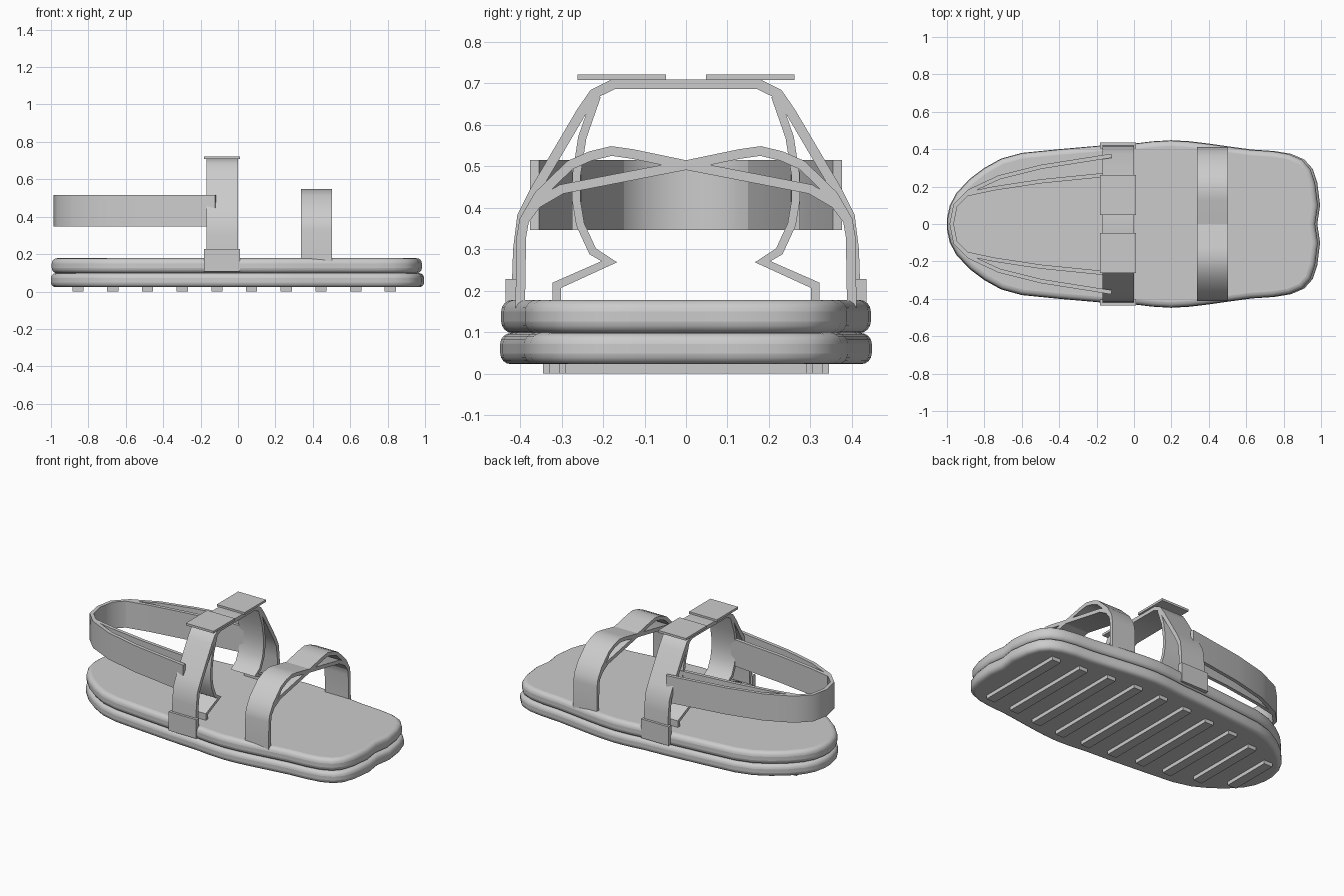
import bpy, bmesh, math

if "Cube" in bpy.data.objects:
    bpy.data.objects.remove(bpy.data.objects["Cube"])

grey = bpy.data.materials.new("light grey")
grey.diffuse_color = (0.6, 0.6, 0.6, 1)
grey.use_nodes = True
grey.node_tree.nodes["Principled BSDF"].inputs["Base Color"].default_value = grey.diffuse_color


def prism(name, ring, lo, hi, axis, bevel=0.0, smooth=35):
    """Extrude a closed 2D ring along x or z."""
    bm = bmesh.new()
    place = (lambda u, v, w: (w, u, v)) if axis == 'x' else (lambda u, v, w: (u, v, w))
    a = [bm.verts.new(place(u, v, lo)) for u, v in ring]
    b = [bm.verts.new(place(u, v, hi)) for u, v in ring]
    bm.faces.new(a)
    bm.faces.new(b)
    n = len(ring)
    for i in range(n):
        j = (i + 1) % n
        bm.faces.new((a[i], a[j], b[j], b[i]))
    bmesh.ops.recalc_face_normals(bm, faces=bm.faces)
    me = bpy.data.meshes.new(name)
    bm.to_mesh(me)
    bm.free()
    me.materials.append(grey)
    ob = bpy.data.objects.new(name, me)
    bpy.context.collection.objects.link(ob)
    if bevel:
        m = ob.modifiers.new("round", 'BEVEL')
        m.width, m.segments, m.limit_method = bevel, 4, 'ANGLE'
        m.angle_limit = math.radians(60)
    bpy.context.view_layer.objects.active = ob
    ob.select_set(True)
    bpy.ops.object.shade_smooth_by_angle(angle=math.radians(smooth))
    ob.select_set(False)
    return ob


def ribbon(name, path, thick, lo, hi, axis):
    """Strap of even thickness following a 2D centre line."""
    normals = []
    for i in range(len(path) - 1):
        du, dv = path[i+1][0] - path[i][0], path[i+1][1] - path[i][1]
        d = math.hypot(du, dv)
        normals.append((-dv / d, du / d))
    left, right = [], []
    for i, (u, v) in enumerate(path):
        a, b = normals[max(i - 1, 0)], normals[min(i, len(normals) - 1)]
        k = thick / 2 / max(1 + a[0]*b[0] + a[1]*b[1], 0.5)
        o = ((a[0] + b[0]) * k, (a[1] + b[1]) * k)
        left.append((u + o[0], v + o[1]))
        right.append((u - o[0], v - o[1]))
    return prism(name, left + right[::-1], lo, hi, axis)


def box(name, x0, x1, y0, y1, z0, z1):
    return prism(name, [(x0, y0), (x1, y0), (x1, y1), (x0, y1)], z0, z1, 'z')


def flip(path, i):
    return [tuple(-c if k == i else c for k, c in enumerate(p)) for p in path]


# Two stacked soles with rounded rims
half = [(-1, .03), (-.985, .1), (-.95, .165), (-.88, .24), (-.8, .3), (-.71, .35), (-.6, .38),
        (-.4, .40), (-.17, .42), (0, .43), (.1, .442), (.2, .448), (.3, .442), (.4, .43), (.52, .413),
        (.63, .398), (.75, .39), (.84, .375), (.91, .345), (.955, .295), (.98, .22), (.995, .1), (.98, 0)]
outline = half + flip(half[:-1], 1)[::-1]
prism("outsole", outline, .023, .098, 'z', .026, 50)
prism("footbed", [(x * .992 - .004, y * .995) for x, y in outline], .098, .178, 'z', .028, 50)

# Tread bars under the sole
widths = (.16, .24, .29, .305, .33, .345, .345, .33, .305, .29)
for i, w in enumerate(widths):
    x = -.855 + i * .1855
    box("tread_bar", x - .03, x + .03, -w, w, 0, .03)

# Toe strap: two mirrored bands that cross in the middle
toe = [(-.4, .15), (-.397, .33), (-.39, .37), (-.355, .43), (-.28, .503), (-.23, .525), (-.18, .537),
       (-.13, .53), (0, .503), (.3, .445), (.36, .41), (.39, .37)]
ribbon("toe_strap_a", toe, .023, .337, .502, 'x')
ribbon("toe_strap_b", flip(toe, 0), .023, .337, .502, 'x')

# Ankle arch over the instep
side = [(.41, .15), (.405, .3), (.395, .38), (.365, .44), (.253, .63), (.222, .675), (.175, .698)]
ribbon("ankle_strap", side + flip(side, 0)[::-1], .024, -.168, 0, 'x')

# Inner hanging tabs of the ankle strap, buckle plates and side keepers
tab = [(.215, .67), (.25, .57), (.264, .48), (.265, .42), (.255, .36), (.225, .295), (.185, .27),
       (.312, .213), (.312, .16)]
for s in (-1, 1):
    ribbon("ankle_tab", [(s * y, z) for y, z in tab], .02, -.168, 0, 'x')
    box("buckle_plate", -.182, .012, *sorted((s * .048, s * .262)), .708, .722)
    box("side_keeper", -.182, .012, *sorted((s * .405, s * .435)), .108, .228)

# Heel strap: a loop round the back with an outer and an inner band on each side
heel = [(-.12, .365), (-.5, .305), (-.72, .25), (-.88, .175), (-.955, .1), (-.975, 0)]
ribbon("heel_strap_outer", heel + flip(heel[:-1], 1)[::-1], .022, .347, .515, 'z')
inner = [(-.14, .264), (-.5, .228), (-.75, .19), (-.89, .16)]
for s in (-1, 1):
    ribbon("heel_strap_inner", [(x, s * y) for x, y in inner], .022, .347, .515, 'z')
